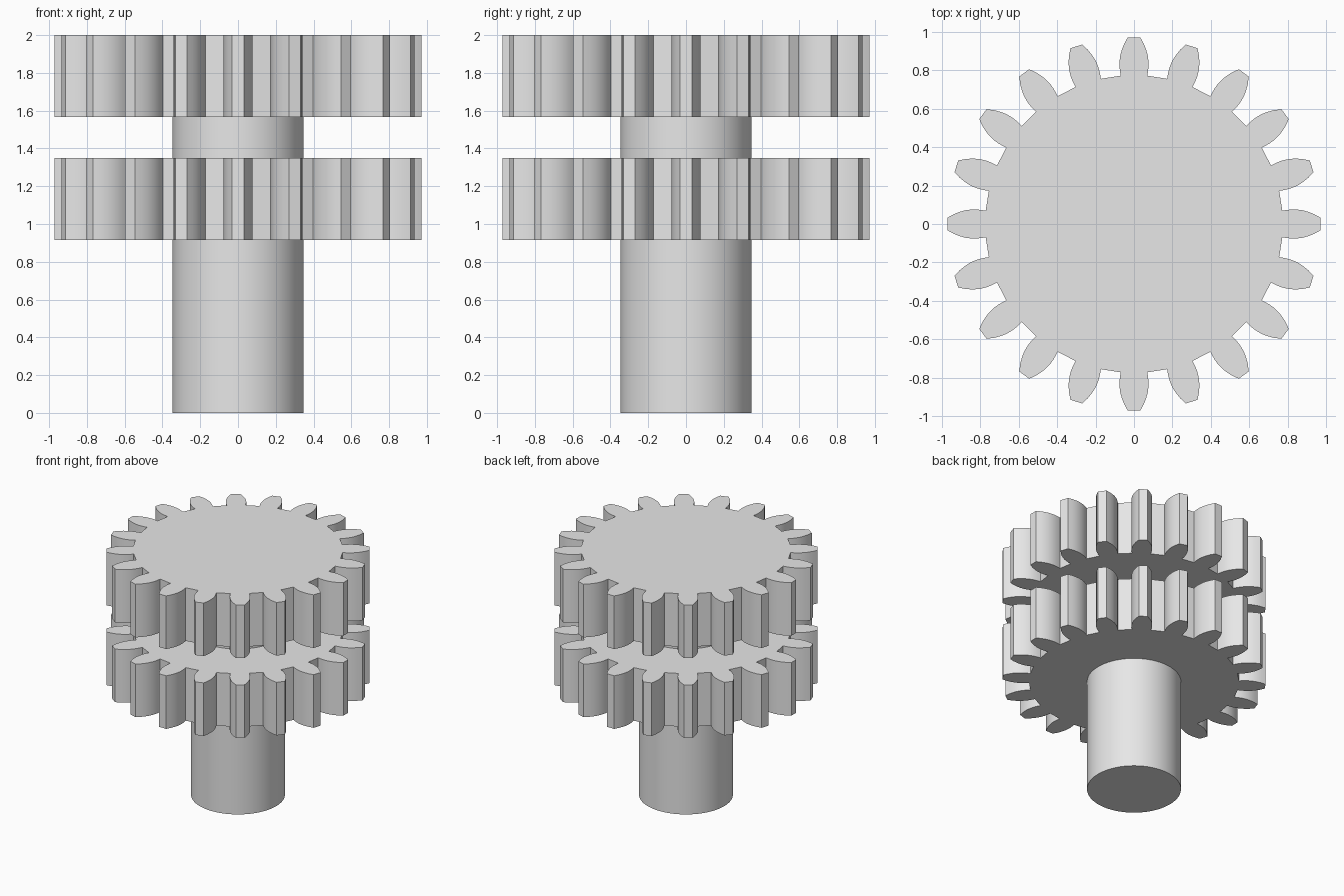
import bpy
import bmesh
from math import pi
from mathutils import Matrix, Vector

if "Cube" in bpy.data.objects:
    bpy.data.objects.remove(bpy.data.objects["Cube"], do_unlink=True)

TEETH = 20
GEAR_HEIGHT = 0.433

# One flat steel colour
steel = bpy.data.materials.new("steel_grey")
steel.use_nodes = True
steel.diffuse_color = (0.8, 0.8, 0.8, 1)
steel.node_tree.nodes["Principled BSDF"].inputs["Base Color"].default_value = (0.8, 0.8, 0.8, 1)


def finish(name, bm):
    bmesh.ops.recalc_face_normals(bm, faces=bm.faces)
    mesh = bpy.data.meshes.new(name)
    bm.to_mesh(mesh)
    bm.free()
    mesh.materials.append(steel)
    obj = bpy.data.objects.new(name, mesh)
    bpy.context.collection.objects.link(obj)
    bpy.ops.object.select_all(action="DESELECT")
    obj.select_set(True)
    bpy.context.view_layer.objects.active = obj
    bpy.ops.object.shade_smooth_by_angle(angle=pi / 8)
    return obj


# Curved tooth flank from root to tip: (half width, distance from centre)
FLANK = [(0.069, 0.772), (0.073, 0.795), (0.0755, 0.82), (0.0755, 0.845),
         (0.072, 0.875), (0.064, 0.905), (0.051, 0.938), (0.032, 0.972)]
TOOTH = FLANK + [(-w, r) for w, r in reversed(FLANK)]


def gear(name, bottom):
    bm = bmesh.new()
    outline = []
    for i in range(TEETH):
        turn = Matrix.Rotation(2 * pi * i / TEETH, 3, "Z")
        outline += [bm.verts.new(turn @ Vector((w, r, bottom))) for w, r in TOOTH]
    face = bm.faces.new(outline)
    top = bmesh.ops.extrude_face_region(bm, geom=[face])["geom"]
    bmesh.ops.translate(bm, vec=(0, 0, GEAR_HEIGHT),
                        verts=[v for v in top if isinstance(v, bmesh.types.BMVert)])
    return finish(name, bm)


# Two matching gears
gear("lower_gear", 0.916)
gear("upper_gear", 2 - GEAR_HEIGHT)

# Shaft through the lower gear, ending inside the upper one
bm = bmesh.new()
length = 1.6
bmesh.ops.create_cone(bm, cap_ends=True, segments=64, radius1=0.347, radius2=0.347,
                      depth=length, matrix=Matrix.Translation((0, 0, length / 2)))
finish("shaft", bm)
